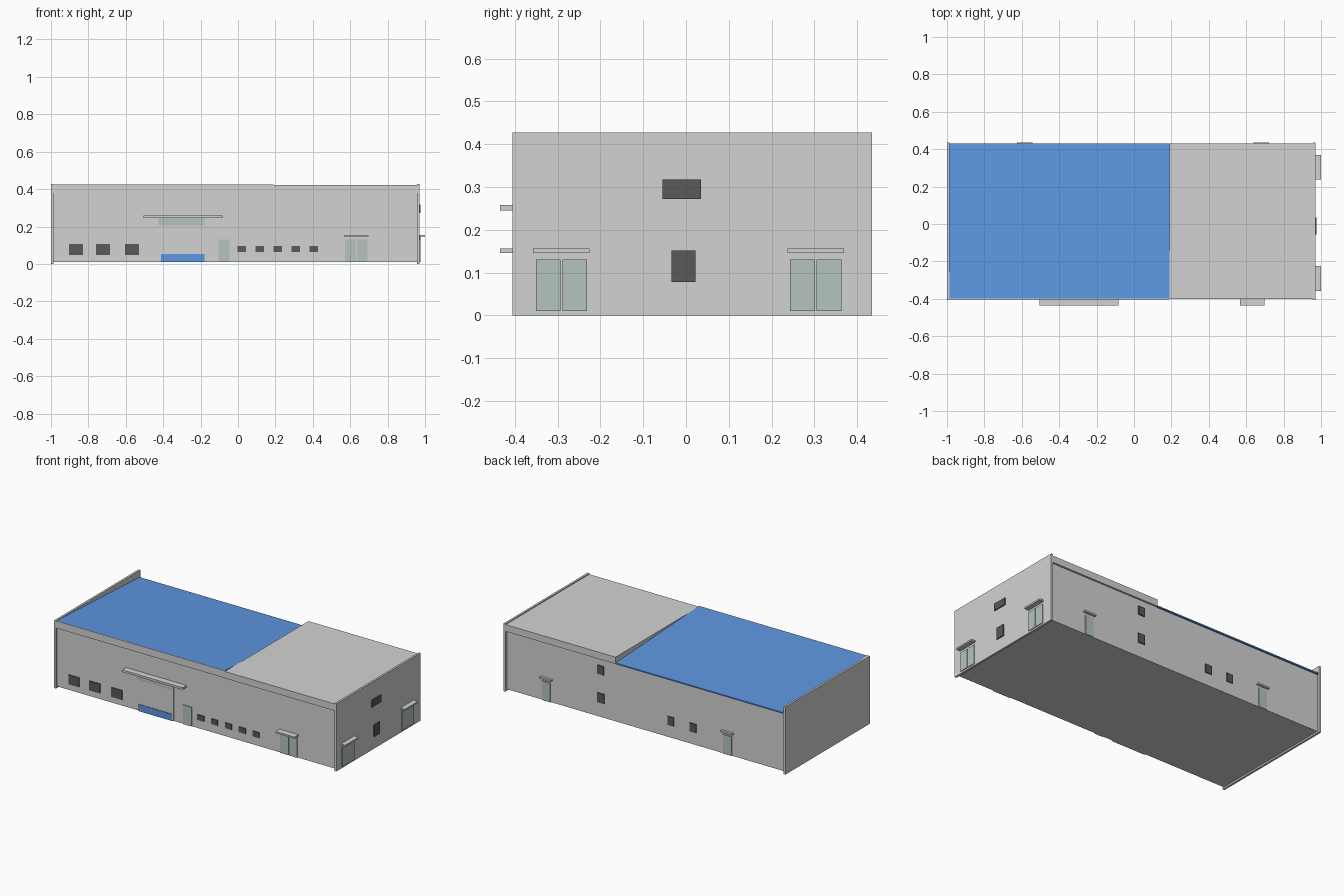
import bpy
import bmesh

cube = bpy.data.objects.get("Cube")
if cube:
    bpy.data.objects.remove(cube, do_unlink=True)


def material(name, rgb):
    mat = bpy.data.materials.new(name)
    mat.use_nodes = True
    mat.diffuse_color = (*rgb, 1)
    mat.node_tree.nodes["Principled BSDF"].inputs["Base Color"].default_value = (*rgb, 1)
    return mat


GREY = material("light_grey", (0.65, 0.65, 0.65))
BLUE = material("blue", (0.11, 0.31, 0.76))
DARK = material("dark_window", (0.1, 0.1, 0.1))
GLASS = material("pale_green_glass", (0.46, 0.55, 0.52))


def finish(name, bm, mat):
    bmesh.ops.recalc_face_normals(bm, faces=bm.faces)
    mesh = bpy.data.meshes.new(name)
    bm.to_mesh(mesh)
    bm.free()
    mesh.materials.append(mat)
    obj = bpy.data.objects.new(name, mesh)
    bpy.context.scene.collection.objects.link(obj)
    return obj


def prism(name, profile, x0, x1, mat):
    """Extrude a (y, z) profile along x."""
    bm = bmesh.new()
    face = bm.faces.new([bm.verts.new((x0, y, z)) for y, z in profile])
    geom = bmesh.ops.extrude_face_region(bm, geom=[face])["geom"]
    moved = [g for g in geom if isinstance(g, bmesh.types.BMVert)]
    bmesh.ops.translate(bm, verts=moved, vec=(x1 - x0, 0, 0))
    return finish(name, bm, mat)


def box(name, x, y, z, mat):
    profile = [(y[0], z[0]), (y[1], z[0]), (y[1], z[1]), (y[0], z[1])]
    return prism(name, profile, x[0], x[1], mat)


# Outer plane of each wall and its outward direction
FRONT, BACK, END = -0.395, 0.42, 0.97
WALLS = {"front": (FRONT, -1), "back": (BACK, 1), "end": (END, 1)}


def on_wall(wall, name, a, z, depth, mat):
    """Place a box on a wall; a is the range along the wall."""
    plane, sign = WALLS[wall]
    out = sorted((plane - sign * 0.005, plane + sign * depth))
    if wall == "end":
        return box(name, out, a, z, mat)
    return box(name, a, out, z, mat)


def window(wall, name, centre, width, z):
    on_wall(wall, name, (centre - width / 2, centre + width / 2), z, 0.006, DARK)


def door(wall, name, centre, leaves, canopy_depth):
    leaf, gap = 0.058, 0.004
    start = centre - (leaves * leaf + (leaves - 1) * gap) / 2
    for i in range(leaves):
        a = start + i * (leaf + gap)
        on_wall(wall, f"{name}_leaf_{i + 1}", (a, a + leaf), (0.01, 0.131), 0.005, GLASS)
    if canopy_depth:
        half = leaves * leaf / 2 + (0.008 if leaves > 1 else 0.012)
        on_wall(wall, f"{name}_canopy", (centre - half, centre + half),
                (0.146, 0.156), canopy_depth, GREY)


# Main hall and end walls
box("hall_walls", (-0.99, 0.96), (FRONT, BACK), (0.01, 0.38), GREY)
box("right_end_wall", (-1.0, -0.987), (-0.405, 0.435), (0, 0.427), GREY)
box("left_end_wall", (0.957, END), (-0.405, 0.435), (0, 0.427), GREY)

# Roofs: one sloping down to the back, one flat slab with overhangs
SEAM = 0.19
prism("sloped_roof", [(-0.399, 0.38), (0.43, 0.376), (0.43, 0.384), (-0.399, 0.426)],
      -0.987, SEAM, BLUE)
box("front_fascia", (-0.99, SEAM), (-0.403, -0.399), (0.38, 0.426), GREY)
box("flat_roof", (SEAM, 0.96), (-0.402, 0.431), (0.378, 0.421), GREY)

# Front windows
for i, x in enumerate((-0.867, -0.722, -0.567)):
    window("front", f"large_front_window_{i + 1}", x, 0.075, (0.048, 0.107))
for i in range(5):
    window("front", f"small_front_window_{i + 1}", 0.019 + i * 0.0965, 0.046, (0.063, 0.097))

# Main entrance with its wide canopy
on_wall("front", "entrance_panel", (-0.412, -0.17), (0.01, 0.245), 0.004, GREY)
on_wall("front", "entrance_glass", (-0.425, -0.18), (0.205, 0.245), 0.006, GLASS)
on_wall("front", "entrance_base", (-0.412, -0.18), (0.01, 0.053), 0.007, BLUE)
on_wall("front", "entrance_canopy", (-0.504, -0.083), (0.245, 0.258), 0.04, GREY)

# Doors
door("front", "front_side_door", -0.075, 1, 0)
door("front", "front_double_door", 0.633, 2, 0.04)
door("end", "end_front_door", -0.291, 2, 0.03)
door("end", "end_back_door", 0.303, 2, 0.03)
door("back", "back_left_door", 0.68, 1, 0.015)
door("back", "back_right_door", -0.585, 1, 0.015)

# End and back windows
window("end", "end_upper_window", -0.01, 0.09, (0.272, 0.317))
window("end", "end_lower_window", -0.006, 0.056, (0.078, 0.152))
window("back", "back_upper_window", 0.3, 0.044, (0.28, 0.335))
window("back", "back_lower_window", 0.3, 0.048, (0.1, 0.16))
for i, x in enumerate((-0.19, -0.345)):
    window("back", f"back_small_window_{i + 1}", x, 0.044, (0.088, 0.142))
